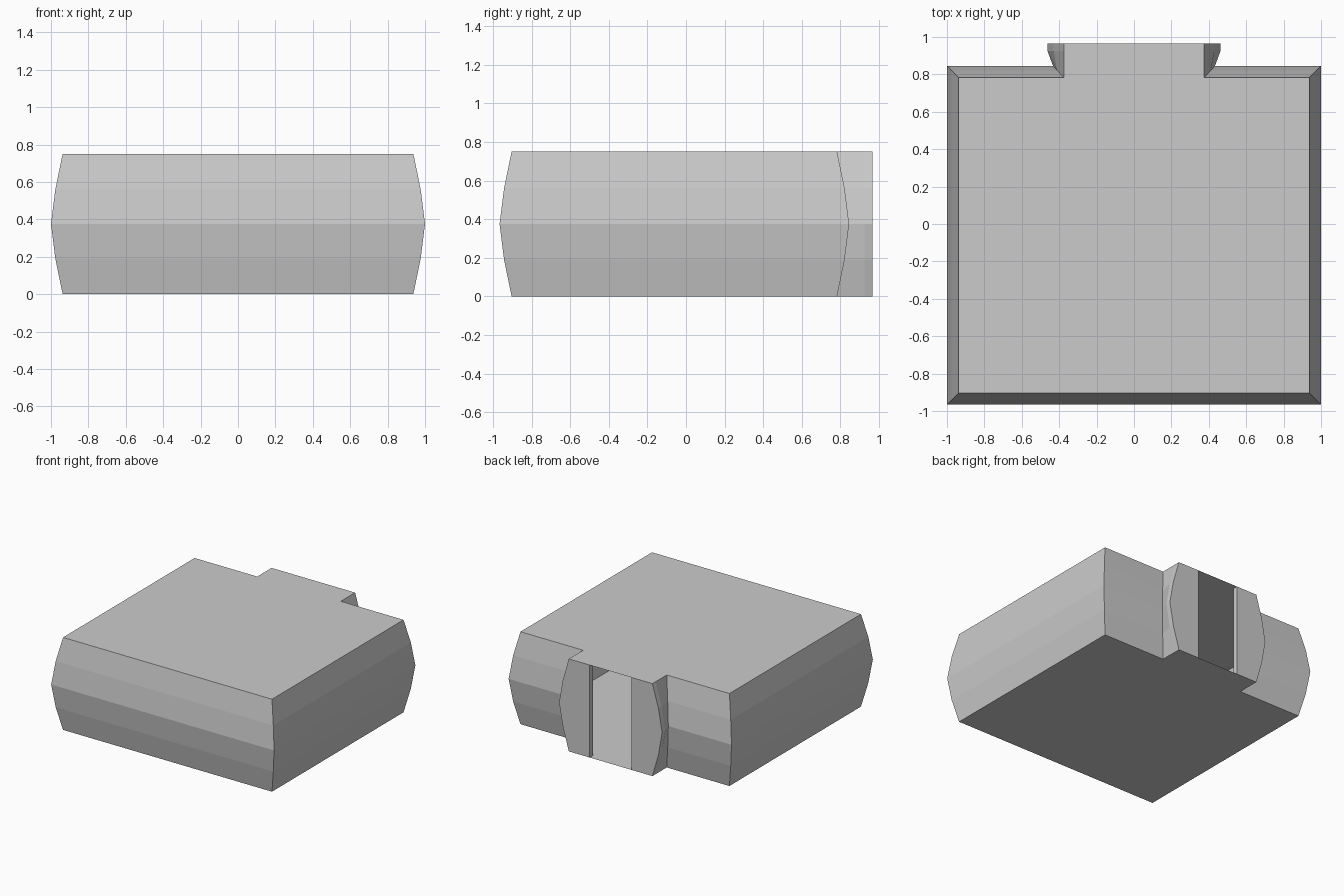
import bpy, bmesh

if "Cube" in bpy.data.objects:
    bpy.data.objects.remove(bpy.data.objects["Cube"])

HEIGHT = 0.75
BULGE = [0.0, 0.62, 1.0, 0.62, 0.0]   # side bulge at each height level


def half_outline(f):
    """Right half of the plan outline, from the slot round to the front corner."""
    b, rim, root = 0.0625 * f, 0.0875 * f, 0.058 * f
    return [
        (0.1875, 0.925), (0.1875, 0.966),               # slot return
        (0.375 + rim, 0.966), (0.375 + rim, 0.925),     # end plate rim
        (0.375 + root, 0.7825 + b),                     # neck root
        (0.9375 + b, 0.7825 + b),                       # back corner
        (0.9375 + b, -0.9035 - b),                      # front corner
    ]


bm = bmesh.new()

# Stacked outline rings, counter-clockwise from above, open at the slot
rings = []
for i, f in enumerate(BULGE):
    half = half_outline(f)
    outline = [(-x, y) for x, y in half] + half[::-1]
    z = HEIGHT * i / (len(BULGE) - 1)
    rings.append([bm.verts.new((x, y, z)) for x, y in outline])

# Bulging shell wall
for low, high in zip(rings, rings[1:]):
    for j in range(len(low) - 1):
        bm.faces.new((low[j], low[j + 1], high[j + 1], high[j]))

# Flat floor and top, closing across the slot
bm.faces.new(rings[0][1:-1][::-1])
bm.faces.new(rings[-1][1:-1])

mesh = bpy.data.meshes.new("hollow_block_with_tab")
bm.to_mesh(mesh)
bm.free()
block = bpy.data.objects.new("hollow_block_with_tab", mesh)
bpy.context.collection.objects.link(block)
